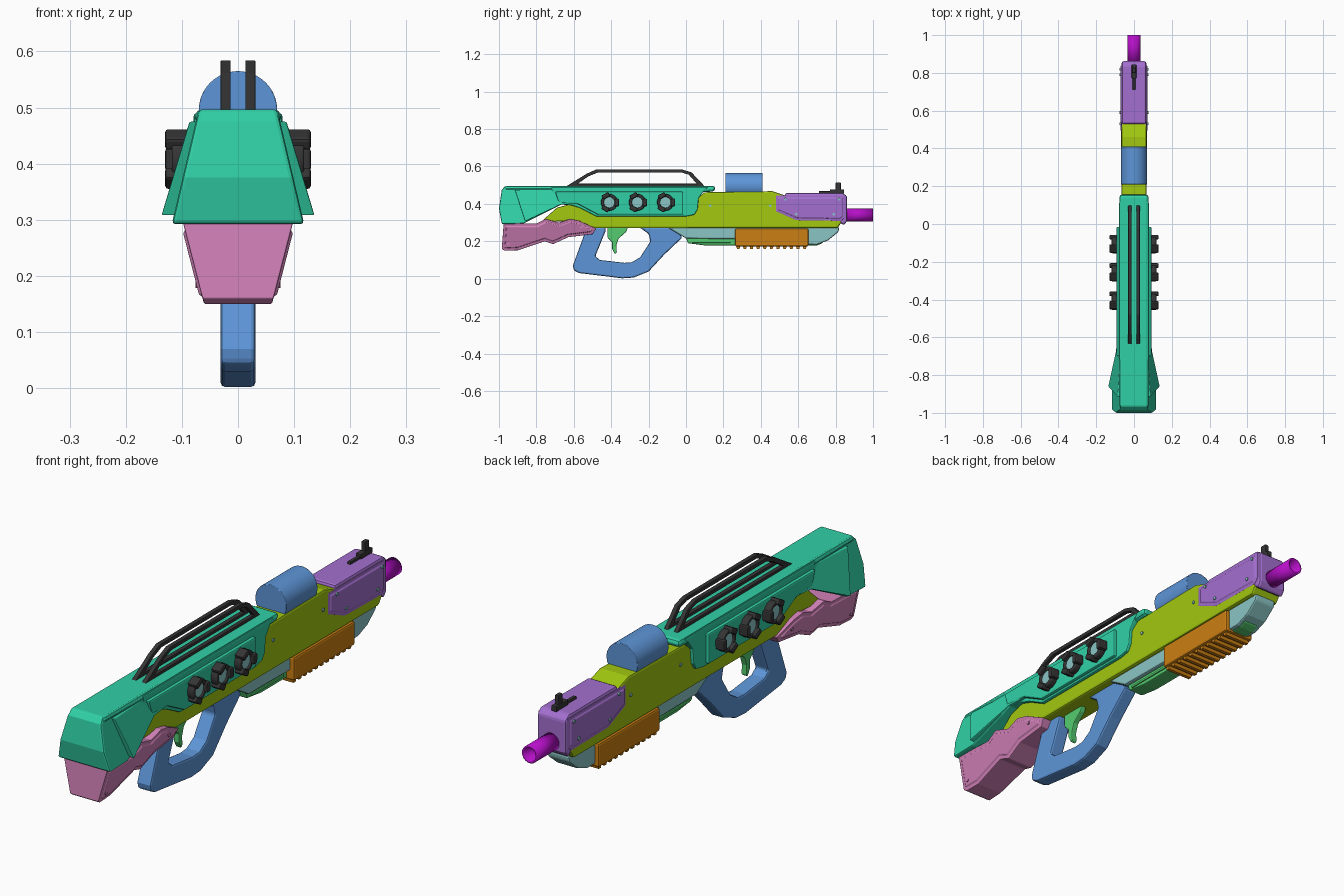
import bpy
import bmesh
import math
from mathutils import Matrix, Vector

if "Cube" in bpy.data.objects:
    bpy.data.objects.remove(bpy.data.objects["Cube"], do_unlink=True)


def material(name, r, g, b):
    m = bpy.data.materials.new(name)
    m.use_nodes = True
    m.diffuse_color = (r, g, b, 1)
    node = next(n for n in m.node_tree.nodes if n.type == "BSDF_PRINCIPLED")
    node.inputs["Base Color"].default_value = (r, g, b, 1)
    return m


TEAL = material("teal", .03, .63, .38)
LIME = material("lime", .36, .58, .005)
BLUE = material("blue", .11, .30, .68)
PINK = material("pink", .64, .22, .48)
PURPLE = material("purple", .37, .16, .63)
MAGENTA = material("magenta", .46, .005, .57)
ORANGE = material("orange", .60, .21, .006)
BLACK = material("charcoal", .035, .035, .035)
CYAN = material("pale_cyan", .26, .56, .56)
GREEN = material("leaf_green", .09, .60, .16)


def finish(bm, name, mat, bevel=0.0, smooth=False, wall=0.0):
    bmesh.ops.recalc_face_normals(bm, faces=bm.faces)
    mesh = bpy.data.meshes.new(name)
    bm.to_mesh(mesh)
    bm.free()
    mesh.materials.append(mat)
    ob = bpy.data.objects.new(name, mesh)
    bpy.context.collection.objects.link(ob)
    if wall:
        mod = ob.modifiers.new("wall", "SOLIDIFY")
        mod.thickness = wall
        mod.offset = -1
    if bevel:
        mod = ob.modifiers.new("bevel", "BEVEL")
        mod.width = bevel
        mod.segments = 2
        mod.limit_method = "ANGLE"
        mod.angle_limit = math.radians(35)
    if smooth:
        bpy.ops.object.select_all(action="DESELECT")
        ob.select_set(True)
        bpy.context.view_layer.objects.active = ob
        bpy.ops.object.shade_smooth_by_angle(angle=math.radians(35))
    return ob


def slab(name, mat, pts, width, bevel=0.0, insets=(), centre=0.0):
    """Side profile (y, z) extruded to both sides; width is a number or f(y, z)."""
    f = width if callable(width) else lambda y, z: width
    bm = bmesh.new()
    a, b = ([bm.verts.new((centre + s * f(y, z), y, z)) for y, z in pts] for s in (-1, 1))
    n = len(pts)
    sides = [bm.faces.new(a), bm.faces.new(b)]
    for i in range(n):
        j = (i + 1) % n
        bm.faces.new((a[i], a[j], b[j], b[i]))
    bmesh.ops.recalc_face_normals(bm, faces=bm.faces)
    for thick, depth in insets:
        for face in sides:
            bmesh.ops.inset_region(bm, faces=[face], thickness=thick, depth=depth,
                                   use_even_offset=True)
    return finish(bm, name, mat, bevel)


def box(name, mat, y0, y1, z0, z1, width, bevel=0.0, centre=0.0):
    return slab(name, mat, [(y0, z0), (y1, z0), (y1, z1), (y0, z1)], width, bevel, (), centre)


def tube(name, mat, centre, axis, radius, length, wall=0.0, sides=32, bevel=0.0):
    bm = bmesh.new()
    turn = Vector((0, 0, 1)).rotation_difference(Vector(axis)).to_matrix().to_4x4()
    bmesh.ops.create_cone(bm, cap_ends=not wall, segments=sides, radius1=radius,
                          radius2=radius, depth=length,
                          matrix=Matrix.Translation(centre) @ turn)
    return finish(bm, name, mat, bevel, True, wall)


# Main receiver body
slab("receiver", LIME, [(-.78, .30), (-.69, .38), (-.5, .43), (.06, .43), (.10, .462),
     (.46, .468), (.53, .445), (.83, .445), (.83, .30), (.81, .27), (-.49, .27), (-.6, .31)],
     .066, .008)

# Upper shell: cap, sides, raised panel, flared rear
slab("shell_cap", TEAL, [(-.97, .497), (-.98, .47), (.09, .462), (.155, .467), (.155, .497)],
     .077, .016)
slab("shell_side", TEAL, [(-.72, .49), (-.7, .40), (-.61, .392), (-.56, .375), (-.48, .333),
     (0, .333), (.045, .342), (.062, .37), (.068, .43), (.095, .468), (.12, .49)], .079, .005)
slab("shell_panel", TEAL, [(-.7, .465), (-.68, .405), (-.58, .40), (-.47, .342), (-.015, .342),
     (-.015, .465)], .092, .006)
slab("shell_rear", TEAL, [(-.965, .497), (-.985, .475), (-1, .375), (-.985, .292), (-.87, .295),
     (-.66, .4), (-.6, .4), (-.6, .497)], lambda y, z: .070 + .235 * (.497 - z), .007)
slab("shell_cheek", TEAL, [(-.915, .475), (-.86, .307), (-.67, .397), (-.56, .4), (-.45, .475)],
     lambda y, z: .083 + .32 * (.475 - z) - .065 * (y + .86), .003)

# Lower stock with raised side panels
slab("stock", PINK, [(-.985, .16), (-.975, .295), (-.8, .295), (-.75, .32), (-.68, .3),
     (-.62, .32), (-.57, .31), (-.48, .268), (-.5, .238), (-.63, .222), (-.71, .185),
     (-.755, .2), (-.9, .152), (-.97, .15)],
     lambda y, z: .062 + .26 * (z - .155) - .04 * (y + .98), .004,
     [(.014, 0), (.004, .005)])

# Hand grip joined to the guard, and the trigger
slab("grip_guard", BLUE, [(-.53, .275), (-.605, .07), (-.6, .045), (-.57, .03), (-.34, .002),
     (-.28, .006), (-.2, .038), (-.115, .13), (-.02, .22), (-.06, .275), (-.25, .275),
     (-.2, .24), (-.19, .2), (-.245, .115), (-.29, .088), (-.33, .085), (-.46, .1),
     (-.485, .12), (-.43, .255), (-.43, .275)], .031, .008)
slab("trigger", GREEN, [(-.42, .275), (-.42, .22), (-.395, .195), (-.395, .16), (-.38, .132),
     (-.37, .14), (-.372, .18), (-.36, .215), (-.32, .25), (-.31, .275)], .012, .004)

# Under-barrel rail and lower strip
slab("under_rail", CYAN, [(-.1, .275), (0, .215), (.26, .212), (.4, .185), (.7, .182),
     (.76, .205), (.815, .25), (.82, .275)], .05, .007)
slab("lower_strip", GREEN, [(0, .218), (.01, .19), (.1, .178), (.7, .178), (.73, .19),
     (.735, .215)], .034, .005)
for s in (-1, 1):
    box("strip_rib", GREEN, .03, .24, .192, .202, .004, .002, s * .035)

# Ribbed fore grip
box("fore_grip", ORANGE, .262, .655, .172, .268, .068, .008)
for i in range(11):
    y = .268 + i * .0355
    slab("fore_grip_rib", ORANGE, [(y, .18), (y + .004, .16), (y + .018, .16), (y + .024, .18)],
         .058)

# Front shroud with raised side panels
slab("front_shroud", PURPLE, [(.53, .458), (.84, .458), (.862, .44), (.862, .31), (.845, .285),
     (.81, .31), (.59, .31), (.53, .335)], .065, .010)
slab("shroud_panel", PURPLE, [(.48, .445), (.48, .36), (.59, .312), (.83, .308), (.85, .33),
     (.85, .445)], .067, .003, [(.012, 0), (.004, .005)])

# Barrel and scope
tube("barrel", MAGENTA, (0, .925, .34), (0, 1, 0), .035, .15, .008)
tube("barrel_core", MAGENTA, (0, .88, .34), (0, 1, 0), .03, .06)
tube("scope", BLUE, (0, .31, .495), (0, 1, 0), .070, .2, 0, 48, .002)

# Front sight
box("sight_base", BLACK, .71, .80, .455, .468, .007, .002)
box("sight_block", BLACK, .77, .845, .455, .478, .012, .003)
box("sight_post", BLACK, .80, .828, .47, .515, .009, .004)

# Twin carry rails: arched bars over a low base strip
arch = [(-.64, .494), (-.53, .562), (-.48, .584), (-.02, .584), (.03, .568), (.1, .494),
        (.07, .494), (.015, .556), (-.025, .568), (-.47, .568), (-.52, .548), (-.6, .494)]
for s in (-1, 1):
    slab("carry_rail", BLACK, arch, .009, .002, (), s * .022)
    box("rail_base", BLACK, -.6, .08, .492, .508, .009, .002, s * .022)

# Side dials: ring, lens and three claws on each side
for s in (-1, 1):
    for y in (-.41, -.26, -.11):
        c = Vector((s * .1, y, .408))
        tube("dial_ring", BLACK, c, (1, 0, 0), .045, .036, .016, 24, .004)
        tube("dial_lens", CYAN, c, (1, 0, 0), .031, .024, 0, 24)
        for k in range(3):
            bm = bmesh.new()
            bmesh.ops.create_cube(bm, size=1, matrix=Matrix.Translation(c + Vector((s * .009, 0, 0)))
                                  @ Matrix.Rotation(k * math.tau / 3 + .5, 4, "X")
                                  @ Matrix.Translation((0, 0, .040))
                                  @ Matrix.Diagonal((.042, .042, .024, 1)))
            finish(bm, "dial_claw", BLACK, .006)

# Screw heads
for s in (-1, 1):
    for y, z, x, mat in [(.53, .425, .073, CYAN), (.59, .345, .073, CYAN), (.79, .345, .073, CYAN),
                         (.82, .425, .073, CYAN), (.13, .39, .067, CYAN), (.45, .39, .067, CYAN),
                         (-.95, .185, .073, PINK), (-.56, .275, .083, PINK)]:
        tube("screw", mat, (s * x, y, z), (1, 0, 0), .007, .006, 0, 12)
